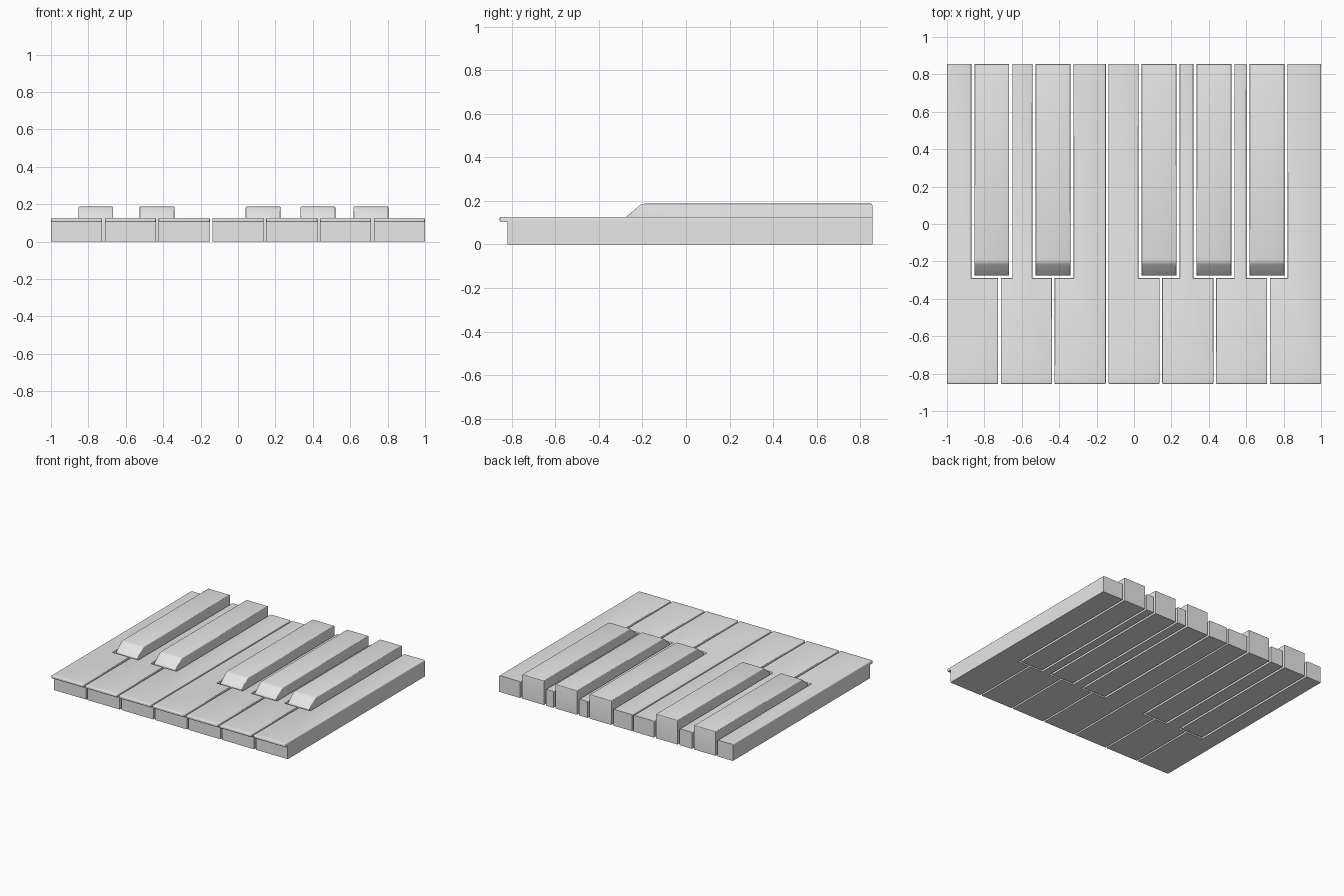
import bpy, bmesh, math

if "Cube" in bpy.data.objects:
    bpy.data.objects.remove(bpy.data.objects["Cube"])

PITCH, WIDTH = 0.2877, 0.2738          # front key spacing and width
BACK, FRONT, LIP = 0.855, -0.82, -0.855
TOP, LIP_Z, RAISED = 0.127, 0.104, 0.187
NOTCH_Y, GAP = -0.29, 0.017
SHARPS = {0: -0.76, 1: -0.433, 3: 0.134, 4: 0.427, 5: 0.711}  # gap index: centre x
HALF = 0.093

mat = bpy.data.materials.new("light grey")
mat.diffuse_color = (0.8, 0.8, 0.8, 1)
mat.use_nodes = True
mat.node_tree.nodes["Principled BSDF"].inputs["Base Color"].default_value = mat.diffuse_color


def prism(points, offset):
    """Closed outline swept along an offset vector."""
    bm = bmesh.new()
    face = bm.faces.new([bm.verts.new(p) for p in points])
    ext = bmesh.ops.extrude_face_region(bm, geom=[face])
    verts = [v for v in ext["geom"] if isinstance(v, bmesh.types.BMVert)]
    bmesh.ops.translate(bm, verts=verts, vec=offset)
    bmesh.ops.recalc_face_normals(bm, faces=bm.faces[:])
    return bm


def finish(bm, name, width, keep):
    """Round the chosen convex edges and make the object."""
    bmesh.ops.recalc_face_normals(bm, faces=bm.faces[:])
    edges = [e for e in bm.edges if len(e.link_faces) == 2
             and e.calc_face_angle_signed() > math.radians(35) and keep(e)]
    bmesh.ops.bevel(bm, geom=edges, offset=width, segments=3,
                    affect='EDGES', profile=0.5, clamp_overlap=True)
    me = bpy.data.meshes.new(name)
    bm.to_mesh(me)
    bm.free()
    ob = bpy.data.objects.new(name, me)
    bpy.context.collection.objects.link(ob)
    me.materials.append(mat)
    bpy.ops.object.select_all(action='DESELECT')
    ob.select_set(True)
    bpy.context.view_layer.objects.active = ob
    bpy.ops.object.shade_smooth_by_angle(angle=math.radians(32))


# Wide lower keys, notched around the raised keys, with a front lip
for i in range(7):
    x0 = -1 + i * PITCH
    x1 = x0 + WIDTH
    pts = [(x0, FRONT, 0), (x1, FRONT, 0)]
    if i in SHARPS:
        n = SHARPS[i] - HALF - GAP
        pts += [(x1, NOTCH_Y, 0), (n, NOTCH_Y, 0), (n, BACK, 0)]
    else:
        pts.append((x1, BACK, 0))
    if i - 1 in SHARPS:
        n = SHARPS[i - 1] + HALF + GAP
        pts += [(n, BACK, 0), (n, NOTCH_Y, 0), (x0, NOTCH_Y, 0)]
    else:
        pts.append((x0, BACK, 0))
    bm = prism(pts, (0, 0, TOP))
    bmesh.ops.bisect_plane(bm, geom=bm.verts[:] + bm.edges[:] + bm.faces[:],
                           plane_co=(0, 0, LIP_Z), plane_no=(0, 0, 1))
    bm.normal_update()
    lip = [f for f in bm.faces if f.normal.y < -0.9
           and f.calc_center_median().z > LIP_Z
           and f.calc_center_median().y < FRONT + 0.01]
    ext = bmesh.ops.extrude_discrete_faces(bm, faces=lip)
    verts = {v for f in ext["faces"] for v in f.verts}
    bmesh.ops.translate(bm, verts=list(verts), vec=(0, LIP - FRONT, 0))
    bmesh.ops.remove_doubles(bm, verts=bm.verts[:], dist=1e-5)
    finish(bm, f"lower_key_{i + 1}", 0.006,
           lambda e: all(v.co.z > TOP - 0.001 or v.co.y < LIP + 0.001 for v in e.verts)
           and any(v.co.y < BACK - 0.001 for v in e.verts))

# Narrow raised keys with a sloped, softly rounded front
profile = [(-0.275, 0), (-0.275, 0.126), (-0.218, 0.175), (-0.207, 0.183),
           (-0.19, RAISED), (BACK, RAISED), (BACK, 0)]
for k, x in enumerate(SHARPS.values()):
    bm = prism([(x - HALF, y, z) for y, z in profile], (2 * HALF, 0, 0))
    finish(bm, f"raised_key_{k + 1}", 0.006,
           lambda e: all(v.co.z > 0.12 for v in e.verts))
